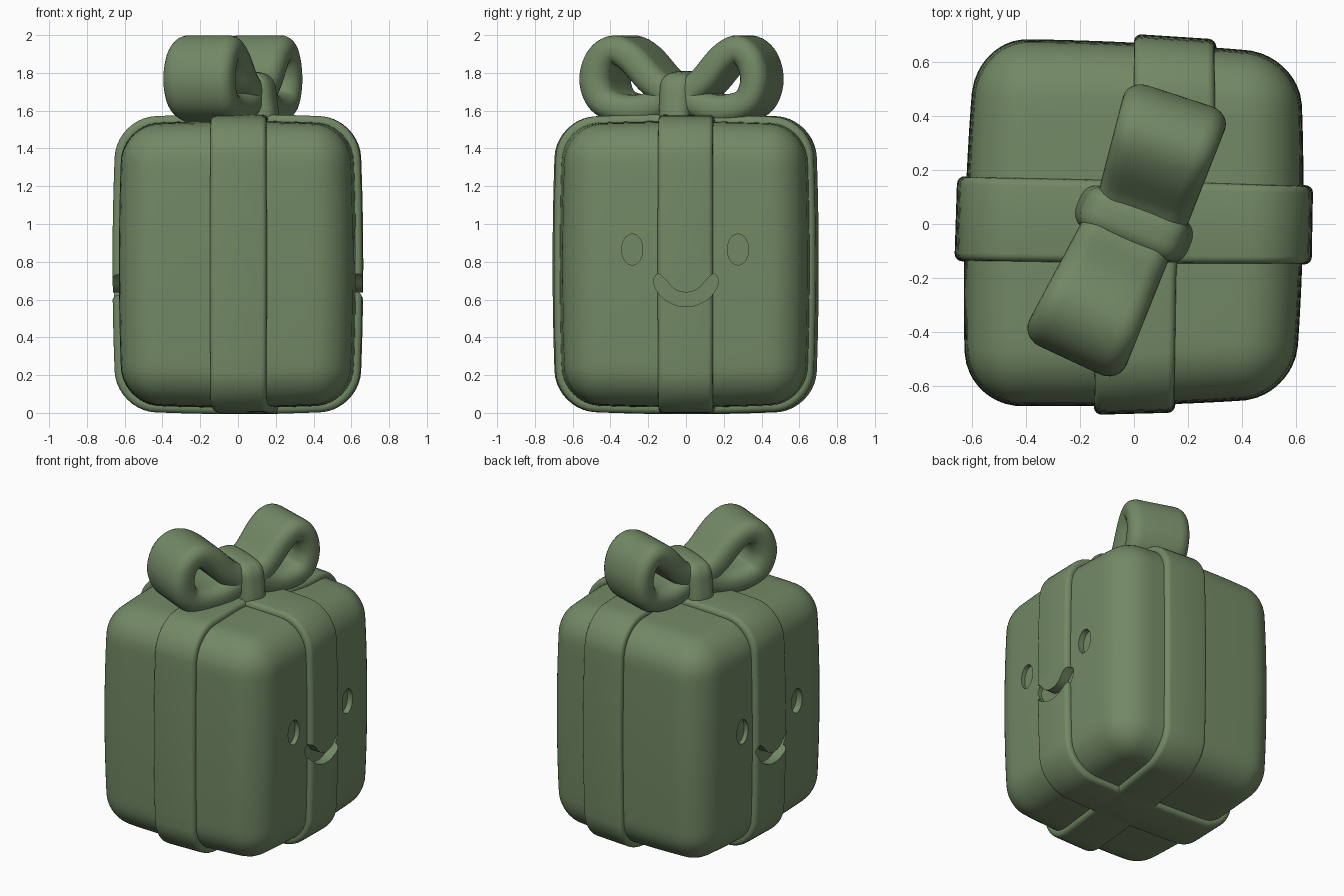
import bpy, bmesh, math
from mathutils import Vector

if "Cube" in bpy.data.objects:
    bpy.data.objects.remove(bpy.data.objects["Cube"])

MID = 0.787  # height of the box centre


def make_object(name, bm):
    bmesh.ops.recalc_face_normals(bm, faces=bm.faces[:])
    me = bpy.data.meshes.new(name)
    bm.to_mesh(me)
    bm.free()
    ob = bpy.data.objects.new(name, me)
    bpy.context.collection.objects.link(ob)
    return ob


def activate(ob):
    bpy.ops.object.select_all(action='DESELECT')
    ob.select_set(True)
    bpy.context.view_layer.objects.active = ob


def warp(p):
    """Pillow bulge plus the slightly hand-made skew of the gift."""
    x, y, z = p.x, p.y, p.z - MID
    u, v, t = x / 0.64, y / 0.68, z / 0.77
    fx = 1 - 0.03 * t * t - 0.04 * v * v + (-0.045 * y if x < 0 else 0.025 * y)
    fy = 1 - 0.025 * t * t - 0.025 * u * u - (0.07 * x if y > 0 else 0.035 * x)
    fz = 1 - 0.024 * (u * u + v * v)
    return Vector((x * fx, y * fy, MID + z * fz))


def rounded_box(name, half, centre, radius, cuts, place):
    bm = bmesh.new()
    bmesh.ops.create_cube(bm, size=2)
    bmesh.ops.subdivide_edges(bm, edges=bm.edges[:], cuts=cuts, use_grid_fill=True)
    for v in bm.verts:
        # denser sampling towards the corners, then round them off
        q = [math.sin(c * math.pi / 2) * h for c, h in zip(v.co, half)]
        core = Vector([max(radius - h, min(h - radius, c)) for c, h in zip(q, half)])
        d = Vector(q) - core
        v.co = place(core + d.normalized() * radius + Vector(centre))
    return make_object(name, bm)


def round_rect(hw, ht, r, seg, sub=1):
    """Closed rounded rectangle, with each straight side split into sub parts."""
    arcs = []
    for k, (sx, sy) in enumerate([(1, 1), (-1, 1), (-1, -1), (1, -1)]):
        for i in range(seg + 1):
            a = math.pi / 2 * (k + i / seg)
            arcs.append(Vector((sx * (hw - r) + r * math.cos(a), sy * (ht - r) + r * math.sin(a))))
    out = []
    for i, p in enumerate(arcs):
        out.append(p)
        if i % (seg + 1) == seg:
            q = arcs[(i + 1) % len(arcs)]
            out += [p.lerp(q, j / sub) for j in range(1, sub)]
    return out


def smooth_loop(pts, n):
    """Closed Catmull-Rom curve through pts."""
    pts = [Vector(p) for p in pts]
    m, out = len(pts), []
    for i in range(m):
        a, b, c, d = (pts[(i + k) % m] for k in (-1, 0, 1, 2))
        for j in range(n):
            t = j / n
            out.append(0.5 * (2 * b + (c - a) * t + (2 * a - 5 * b + 4 * c - d) * t * t
                              + (3 * b - a - 3 * c + d) * t ** 3))
    return out


def sweep(name, path, section, place):
    """Closed band: section (width, thickness) carried round a closed 2D path."""
    bm, rings, n = bmesh.new(), [], len(path)
    for i, p in enumerate(path):
        t = (path[(i + 1) % n] - path[i - 1]).normalized()
        nrm = Vector((t.y, -t.x))
        rings.append([bm.verts.new(place(p.x + nrm.x * h, p.y + nrm.y * h, w)) for w, h in section])
    m = len(section)
    for i in range(n):
        a, b = rings[i], rings[(i + 1) % n]
        for j in range(m):
            k = (j + 1) % m
            bm.faces.new((a[j], a[k], b[k], b[j]))
    return make_object(name, bm)


def prism(name, outline, x0, x1):
    """Cutter: outline in the y-z plane, extruded along x."""
    bm = bmesh.new()
    a = [bm.verts.new((x0, y, z)) for y, z in outline]
    b = [bm.verts.new((x1, y, z)) for y, z in outline]
    bm.faces.new(a)
    bm.faces.new(b)
    for i in range(len(a)):
        j = (i + 1) % len(a)
        bm.faces.new((a[i], a[j], b[j], b[i]))
    ob = make_object(name, bm)
    ob.hide_render = True
    return ob


def cut(ob, cutters):
    activate(ob)
    for c in cutters:
        mod = ob.modifiers.new("cut", 'BOOLEAN')
        mod.operation, mod.solver, mod.object = 'DIFFERENCE', 'EXACT', c
        bpy.ops.object.modifier_apply(modifier=mod.name)


# Gift box
box = rounded_box("gift_box", (0.627, 0.672, 0.76), (0, 0, MID), 0.2, 31, warp)

# Ribbons wrapped round the box in both directions
band = round_rect(0.156, 0.032, 0.028, 4)


def place_side(a, z, w):
    return warp(Vector((a, w + 0.008 - 0.015 * a, z + MID)))


def place_front(a, z, w):
    # the back half sits off-centre, so the band drifts sideways on top and below
    t = max(0, min(1, (a + 0.2) / 0.6))
    t = t * t * (3 - 2 * t) if z > 0 else max(0, min(1, (a + 0.6) / 1.2))
    return warp(Vector((w + 0.006 + 0.15 * t, a, z + MID)))


side_ribbon = sweep("side_ribbon", round_rect(0.63, 0.762, 0.18, 10, 14), band, place_side)
front_ribbon = sweep("front_ribbon", round_rect(0.672, 0.762, 0.18, 10, 14), band, place_front)

# Faces: recessed eyes and smile on both the left and right sides
half = [(0, 0.563), (0.06, 0.573), (0.13, 0.615), (0.172, 0.69), (0.15, 0.735),
        (0.115, 0.712), (0.06, 0.655)]
smile = smooth_loop(half + [(0, 0.638)] + [(-y, z) for y, z in half[:0:-1]], 5)
eyes = []
mouths = []
for s in (1, -1):
    mouths.append(prism("mouth_cutter", smile, 0.596 * s, 0.8 * s))
    for e in (0.275, -0.285):
        ring = [(e + 0.056 * math.cos(k * math.pi / 16), 0.865 + 0.082 * math.sin(k * math.pi / 16))
                for k in range(32)]
        eyes.append(prism("eye_cutter", ring, 0.588 * s, 0.8 * s))
cut(box, eyes + mouths)
cut(side_ribbon, mouths)
for c in eyes + mouths:
    bpy.data.objects.remove(c)

# Bow: two loops and a knot
teardrop = smooth_loop([(0.05, 1.675), (0.14, 1.765), (0.24, 1.878), (0.325, 1.922), (0.395, 1.87),
                        (0.422, 1.76), (0.385, 1.655), (0.29, 1.612), (0.16, 1.615)], 6)
loop_section = round_rect(0.172, 0.077, 0.068, 6, 3)


def turned(s, w, z, deg):
    c, n = math.cos(math.radians(deg)), math.sin(math.radians(deg))
    return Vector((s * n + w * c, s * c - w * n, z))


parts = [box, side_ribbon, front_ribbon]
for name, sign, stretch, deg, shift in (("bow_loop_back", 1, 1.01, 18, 0.014),
                                        ("bow_loop_front", -1, 1.12, 25, -0.003)):
    parts.append(sweep(name, teardrop, loop_section, lambda s, z, w: turned(
        sign * s * stretch, w * (1 + 0.36 * s) + shift, z, deg)))

parts.append(rounded_box("bow_knot", (0.222, 0.088, 0.15), (0, 0, 1.66), 0.07, 15,
                         lambda p: turned(p.y, p.x * (1 - 0.12 * max(0, p.z - 1.6) / 0.2),
                                          p.z - 0.4 * p.x * p.x, 22)))

# Smooth shading and green colour
green = bpy.data.materials.new("green")
green.diffuse_color = (0.17, 0.25, 0.13, 1)
green.use_nodes = True
green.node_tree.nodes["Principled BSDF"].inputs["Base Color"].default_value = green.diffuse_color
for ob in parts:
    ob.data.materials.clear()
    ob.data.materials.append(green)
    activate(ob)
    bpy.ops.object.shade_smooth_by_angle(angle=math.radians(40))
